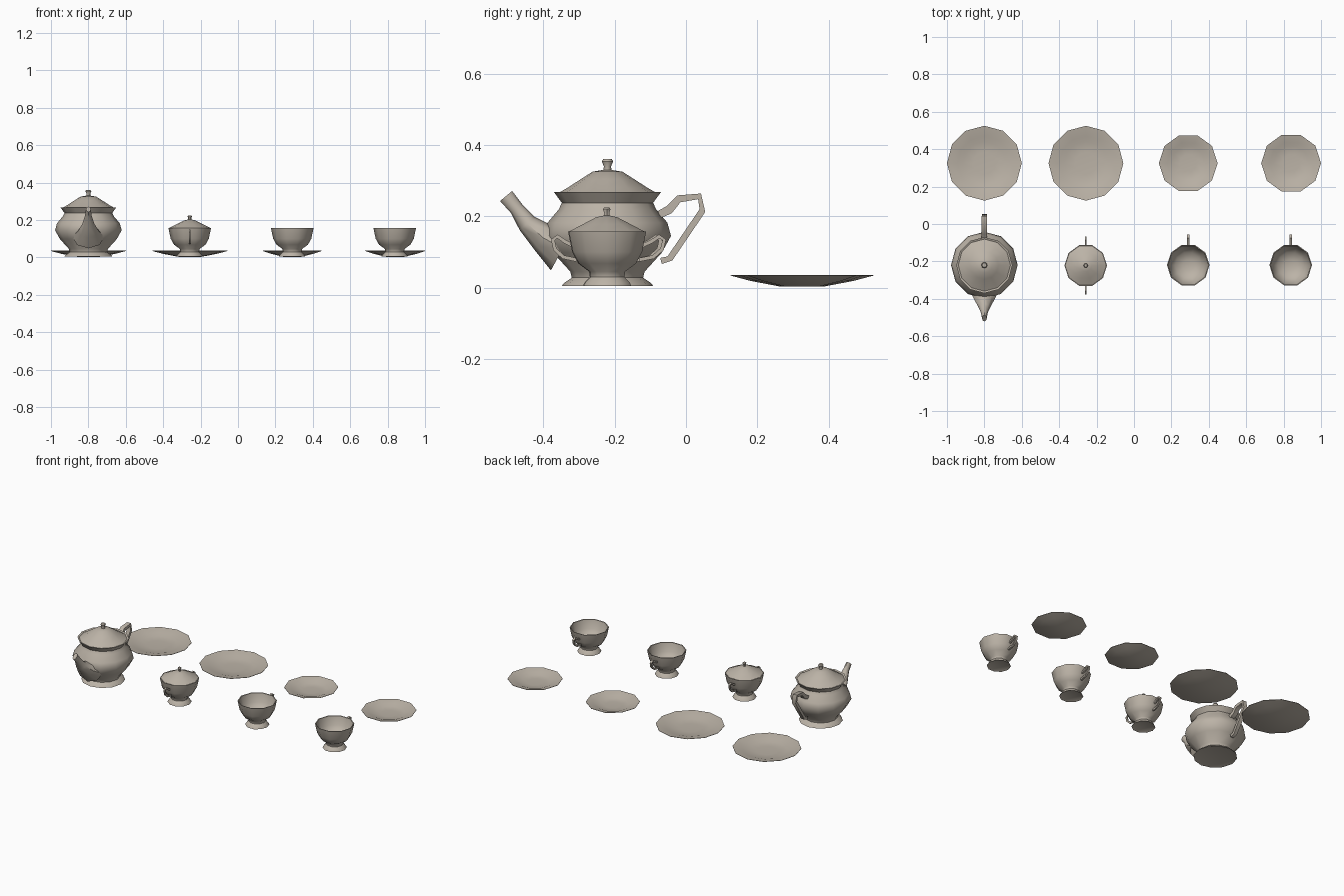
import bpy, bmesh, math
from mathutils import Vector

if "Cube" in bpy.data.objects:
    bpy.data.objects.remove(bpy.data.objects["Cube"])

clay = bpy.data.materials.new("warm grey china")
clay.diffuse_color = (0.50, 0.45, 0.385, 1)
clay.use_nodes = True
clay.node_tree.nodes["Principled BSDF"].inputs["Base Color"].default_value = clay.diffuse_color


def finish(bm, name, loc, angle=50):
    bmesh.ops.remove_doubles(bm, verts=bm.verts, dist=1e-5)
    bmesh.ops.recalc_face_normals(bm, faces=bm.faces)
    me = bpy.data.meshes.new(name)
    bm.to_mesh(me)
    bm.free()
    me.materials.append(clay)
    ob = bpy.data.objects.new(name, me)
    ob.location = (loc[0], loc[1], 0)
    bpy.context.collection.objects.link(ob)
    bpy.ops.object.select_all(action='DESELECT')
    ob.select_set(True)
    bpy.context.view_layer.objects.active = ob
    bpy.ops.object.shade_smooth_by_angle(angle=math.radians(angle))
    return ob


def bridge(bm, a, b):
    n = len(a)
    for i in range(n):
        bm.faces.new((a[i], a[(i + 1) % n], b[(i + 1) % n], b[i]))


def lathe(name, loc, profile, n):
    """Turn an (r, z) profile; both ends are capped."""
    bm = bmesh.new()
    rings = [[bm.verts.new((r * math.cos(2 * math.pi * i / n),
                            r * math.sin(2 * math.pi * i / n), z))
              for i in range(n)] for r, z in profile]
    for a, b in zip(rings, rings[1:]):
        bridge(bm, a, b)
    bm.faces.new(rings[0])
    bm.faces.new(rings[-1])
    return finish(bm, name, loc)


def sweep(name, loc, stations, n=4, flip=1):
    """Tube in the YZ plane; stations are (y, z, half width, half depth)."""
    bm = bmesh.new()
    pts = [Vector((0, s[0] * flip, s[1])) for s in stations]
    rings = []
    for k, s in enumerate(stations):
        t = (pts[min(k + 1, len(pts) - 1)] - pts[max(k - 1, 0)]).normalized()
        side = Vector((0, -t.z, t.y))
        ring = []
        for i in range(n):
            a = 2 * math.pi * (i + (0.5 if n == 4 else 0)) / n
            k4 = 1.25 if n == 4 else 1
            ring.append(bm.verts.new(pts[k] + Vector((s[2] * k4 * math.cos(a), 0, 0))
                                     + side * (s[3] * k4 * math.sin(a))))
        rings.append(ring)
    for a, b in zip(rings, rings[1:]):
        bridge(bm, a, b)
    bm.faces.new(rings[0])
    bm.faces.new(rings[-1])
    return finish(bm, name, loc)


# Teapot
POT = (-0.8, -0.22)
lathe("teapot_body", POT, [
    (0.10, 0.012), (0.128, 0.005), (0.122, 0.013), (0.100, 0.028), (0.104, 0.045),
    (0.152, 0.098), (0.178, 0.145), (0.168, 0.182), (0.136, 0.220),
    (0.128, 0.238), (0.150, 0.268), (0.138, 0.264), (0.118, 0.245)], 12)
lathe("teapot_lid", POT, [
    (0.118, 0.250), (0.140, 0.264), (0.112, 0.280), (0.075, 0.304),
    (0.042, 0.325), (0.012, 0.330)], 12)
lathe("teapot_lid_knob", POT, [(0.012, 0.322), (0.010, 0.340), (0.016, 0.354), (0.012, 0.360)], 8)
sweep("teapot_spout", POT, [
    (-0.125, 0.110, 0.085, 0.070), (-0.180, 0.140, 0.056, 0.042),
    (-0.225, 0.180, 0.032, 0.028), (-0.255, 0.222, 0.018, 0.020),
    (-0.284, 0.257, 0.013, 0.022)], 8)
sweep("teapot_handle", POT, [
    (0.145, 0.205, 0.016, 0.012), (0.172, 0.218, 0.016, 0.014), (0.200, 0.249, 0.016, 0.012),
    (0.258, 0.256, 0.016, 0.010), (0.266, 0.216, 0.015, 0.010),
    (0.175, 0.082, 0.013, 0.010), (0.150, 0.075, 0.013, 0.010)])

# Cups and lidded sugar bowl share one outline
OUTER = [(0.055, 0.012), (0.070, 0.005), (0.066, 0.014), (0.050, 0.030), (0.052, 0.045),
         (0.084, 0.068), (0.102, 0.100), (0.114, 0.158)]
INNER = [(0.109, 0.157), (0.096, 0.104), (0.070, 0.074), (0.030, 0.060)]
CUP_HANDLE = [(0.098, 0.118, 0.006, 0.006), (0.124, 0.130, 0.007, 0.006),
              (0.145, 0.144, 0.007, 0.006), (0.159, 0.134, 0.007, 0.006),
              (0.153, 0.108, 0.007, 0.006), (0.128, 0.086, 0.006, 0.006),
              (0.088, 0.078, 0.006, 0.006)]
for i, x in enumerate((0.29, 0.838)):
    lathe(f"cup_{i + 1}", (x, -0.22), OUTER + INNER, 10)
    sweep(f"cup_handle_{i + 1}", (x, -0.22), CUP_HANDLE)

BOWL = (-0.258, -0.222)
lathe("sugar_bowl", BOWL, OUTER + INNER, 10)
lathe("sugar_bowl_lid", BOWL, [(0.100, 0.150), (0.110, 0.158), (0.070, 0.178),
                               (0.032, 0.197), (0.010, 0.202)], 10)
lathe("sugar_bowl_knob", BOWL, [(0.009, 0.196), (0.008, 0.208), (0.012, 0.220), (0.008, 0.225)], 6)
for flip, word in ((1, "back"), (-1, "front")):
    sweep(f"sugar_bowl_handle_{word}", BOWL,
          [(y * 0.93 + 0.003, z, w * 0.8, d) for y, z, w, d in CUP_HANDLE], 4, flip)


# Plates and saucers
def plate(name, x, r, n):
    lathe(name, (x, 0.325), [
        (0.30 * r, 0.003), (0.72 * r, 0.019), (r, 0.034), (r, 0.036),
        (0.72 * r, 0.026), (0.58 * r, 0.017), (0.30 * r, 0.014)], n)


plate("plate_1", -0.80, 0.20, 12)
plate("plate_2", -0.257, 0.20, 12)
plate("saucer_1", 0.29, 0.157, 10)
plate("saucer_2", 0.84, 0.160, 10)
